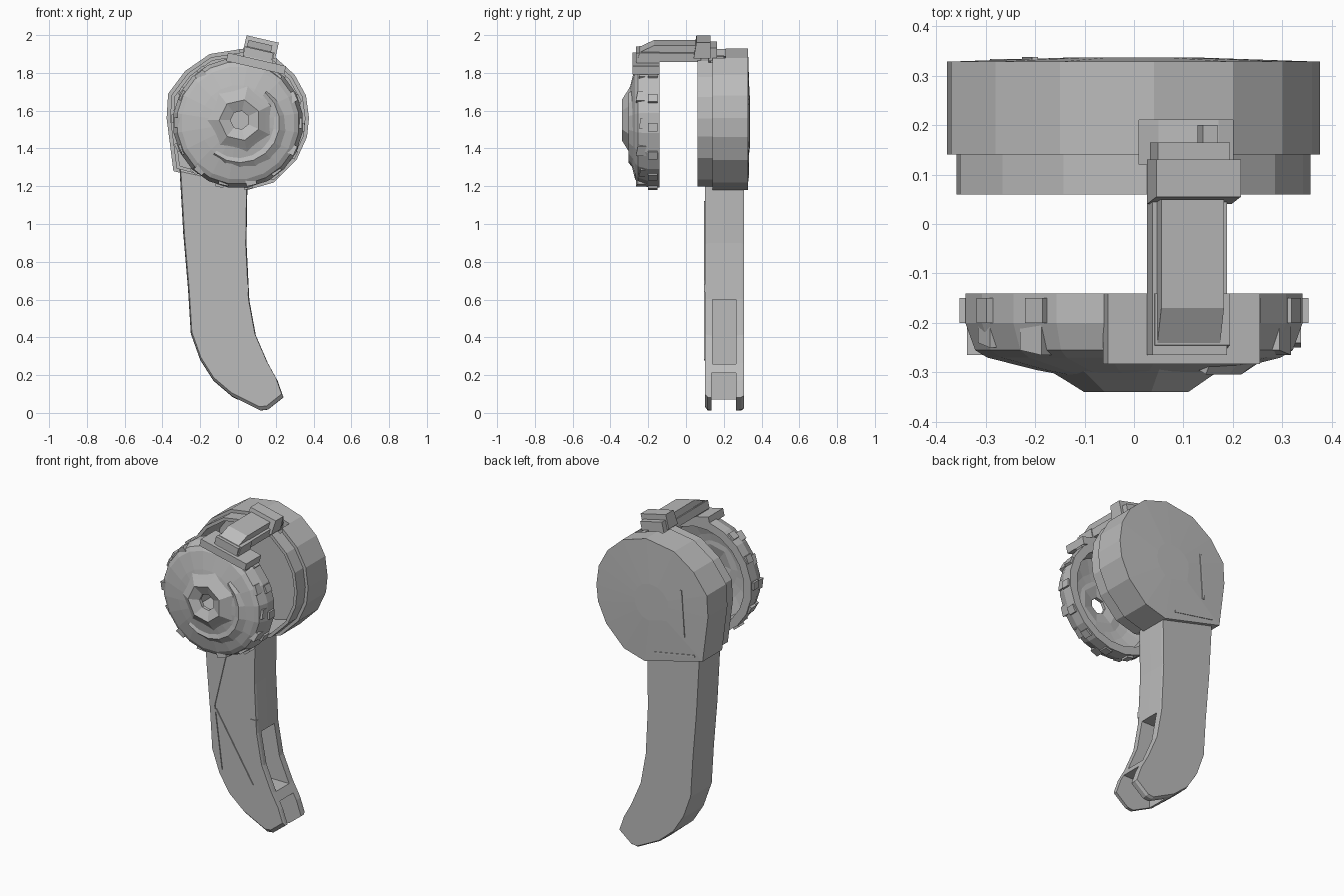
import bpy, bmesh, math
from mathutils import Matrix, Vector

if "Cube" in bpy.data.objects:
    bpy.data.objects.remove(bpy.data.objects["Cube"], do_unlink=True)

grey = bpy.data.materials.new("plain grey")
grey.use_nodes = True
grey.diffuse_color = (0.5, 0.5, 0.5, 1)
grey.node_tree.nodes["Principled BSDF"].inputs["Base Color"].default_value = (0.5, 0.5, 0.5, 1)


def finish(name, bm):
    bmesh.ops.recalc_face_normals(bm, faces=bm.faces)
    mesh = bpy.data.meshes.new(name)
    bm.to_mesh(mesh)
    bm.free()
    mesh.materials.append(grey)
    obj = bpy.data.objects.new(name, mesh)
    bpy.context.collection.objects.link(obj)
    return obj


def loft(name, outline, rings, centre, closed=False):
    """Loft an x-z outline through (y, scale) rings, capped or joined end to start."""
    bm = bmesh.new()
    cx, cz = centre
    loops = [[bm.verts.new((cx + (x - cx) * s, y, cz + (z - cz) * s)) for x, z in outline]
             for y, s in rings]
    n = len(outline)
    pairs = list(zip(loops, loops[1:]))
    if closed:
        pairs.append((loops[-1], loops[0]))
    else:
        bm.faces.new(loops[0])
        bm.faces.new(loops[-1])
    for a, b in pairs:
        for i in range(n):
            bm.faces.new((a[i], a[(i + 1) % n], b[(i + 1) % n], b[i]))
    return finish(name, bm)


def block(name, low, high, matrix=Matrix(), taper=0):
    """Box between two corners; taper leans the top edge of the front side back."""
    bm = bmesh.new()
    bmesh.ops.create_cube(bm, size=1)
    lo, hi = Vector(low), Vector(high)
    for v in bm.verts:
        top_front = v.co.z > 0 and v.co.y < 0
        v.co = Vector((lo[i] + (v.co[i] + 0.5) * (hi[i] - lo[i]) for i in range(3)))
        if top_front:
            v.co.y += taper
    bm.transform(matrix)
    return finish(name, bm)


def cut(target, cutter):
    cutter.hide_render = True
    cutter.hide_viewport = True
    cutter.display_type = 'WIRE'
    mod = target.modifiers.new("cut", 'BOOLEAN')
    mod.operation = 'DIFFERENCE'
    mod.solver = 'EXACT'
    mod.object = cutter


def ridge(name, a, b, y):
    """Thin raised bar between two x-z points."""
    a, b = Vector((a[0], y, a[1])), Vector((b[0], y, b[1]))
    d = b - a
    m = Matrix.Translation((a + b) / 2) @ d.to_track_quat('X', 'Z').to_matrix().to_4x4()
    h = d.length / 2
    return block(name, (-h, -.006, -.006), (h, .006, .006), m)


def circle(cx, cz, n):
    return [(cx + math.cos(math.tau * (i + .5) / n), cz + math.sin(math.tau * (i + .5) / n))
            for i in range(n)]


# Drum housing: faceted cup, open at the front, with a narrower front lip
drum = [(-.378, 1.56), (-.342, 1.28), (.05, 1.18), (.19, 1.22), (.31, 1.34), (.365, 1.46),
        (.376, 1.56), (.36, 1.68), (.3, 1.79), (.2, 1.88), (.04, 1.93), (-.15, 1.9),
        (-.28, 1.81), (-.37, 1.69)]
housing = loft("drum_housing", drum,
               [(.337, .3), (.328, 1), (.14, 1), (.14, .95), (.06, .95), (.06, .9), (.3, .9)],
               (0, 1.55))
cut(housing, block("hinge_slot_cutter", (.01, .12, 1.8), (.2, .21, 2.1)))
ridge("housing_back_ridge", (-.2, 1.68), (-.22, 1.4), .332)
ridge("housing_lower_ridge", (-.29, 1.3), (-.02, 1.25), .327)

# Curved handle with a gentle crease along its sides, a long recess and a forked tip
grip = [(-.31, 1.3), (-.29, .95), (-.265, .66), (-.25, .42), (-.2, .28), (-.13, .17), (-.03, .085),
        (.12, .01), (.16, .015), (.242, .08), (.21, .17), (.16, .26), (.095, .41), (.06, .6),
        (.045, .9), (.05, 1.22)]
handle = loft("handle", grip, [(.1, .965), (.115, .995), (.2, 1), (.293, .995), (.307, .98)],
              (-.08, .65))
cut(handle, block("recess_cutter", (-.06, .14, .26), (.4, .265, .6)))
cut(handle, block("tip_cutter", (0, .135, -.1), (.4, .265, .21)))

# Handle details: thin panel ridges on the front and a small stud
ridge("handle_ridge_upper", (-.13, 1.12), (-.23, .7), .1)
ridge("handle_ridge_lower", (-.23, .7), (-.18, .32), .1)
ridge("handle_ridge_diagonal", (-.22, .68), (.03, .28), .1)
block("handle_stud", (.015, .095, .64), (.055, .12, .68))

# Cover: shallow shell with a nearly flat face, open at the back
lid_centre = (0, 1.535)
shell = [(-.14, .345), (-.2, .345), (-.255, .325), (-.27, .3), (-.295, .2), (-.31, .12),
         (-.31, .07), (-.295, .07), (-.275, .2), (-.25, .285), (-.14, .295)]
loft("cover", circle(*lid_centre, 20), shell, lid_centre, closed=True)

# Faceted boss around the middle hole
boss_centre = (0.01, 1.55)
loft("cover_boss", circle(*boss_centre, 7),
     [(-.285, .2), (-.315, .15), (-.34, .11), (-.315, .05), (-.295, .05), (-.28, .12)],
     boss_centre, closed=True)

# Raised crescent on the cover face
bm = bmesh.new()
sections = []
for i in range(10):
    a = math.radians(-130 + 20 * i)
    w = .03 * math.sin(math.pi * (i + .5) / 10)
    sections.append([bm.verts.new((r * math.cos(a) + .01, y, 1.535 + r * math.sin(a)))
                     for r, y in ((.22 + w, -.28), (.21, -.304), (.18 - w, -.29))])
for a, b in zip(sections, sections[1:]):
    for i in range(3):
        bm.faces.new((a[i], a[(i + 1) % 3], b[(i + 1) % 3], b[i]))
bm.faces.new(sections[0])
bm.faces.new(sections[-1])
finish("cover_crescent", bm)

# Teeth around the cover rim, in uneven pairs
for i in range(14):
    a = math.tau * i / 14
    if math.sin(a) > .85:
        continue
    m = Matrix.Translation((0, 0, 1.535)) @ Matrix.Rotation(a, 4, 'Y').inverted()
    deep = -.265 if i % 2 else -.25
    block(f"rim_tooth_{i + 1}", (.29, deep, -.03), (.338, -.2, .025), m, .01)
    block(f"rim_lug_{i + 1}", (.32, -.2, -.045), (.353, -.15, .0), m)

# Bridge arm from the cover to the drum, tilted along the drum's curve
tilt = Matrix.Translation((.11, 0, 1.9)) @ Matrix.Rotation(math.radians(13), 4, 'Y')
block("bridge_foot", (-.16, -.283, -.075), (.155, -.14, -.03), tilt)
block("bridge_foot_cap", (-.075, -.265, -.04), (.08, -.14, .025), tilt, .02)
block("bridge_beam", (-.08, -.265, -.025), (.075, .08, .022), tilt)
block("bridge_top_strip", (-.07, -.26, .015), (.06, .05, .06), tilt, .09)
block("hinge_block", (-.085, .04, -.005), (.09, .13, .082), tilt, .015)
block("hinge_tail", (-.075, .12, -.02), (.075, .165, .05), tilt)
block("hinge_pin", (.03, .13, -.05), (.06, .2, .0), tilt)
